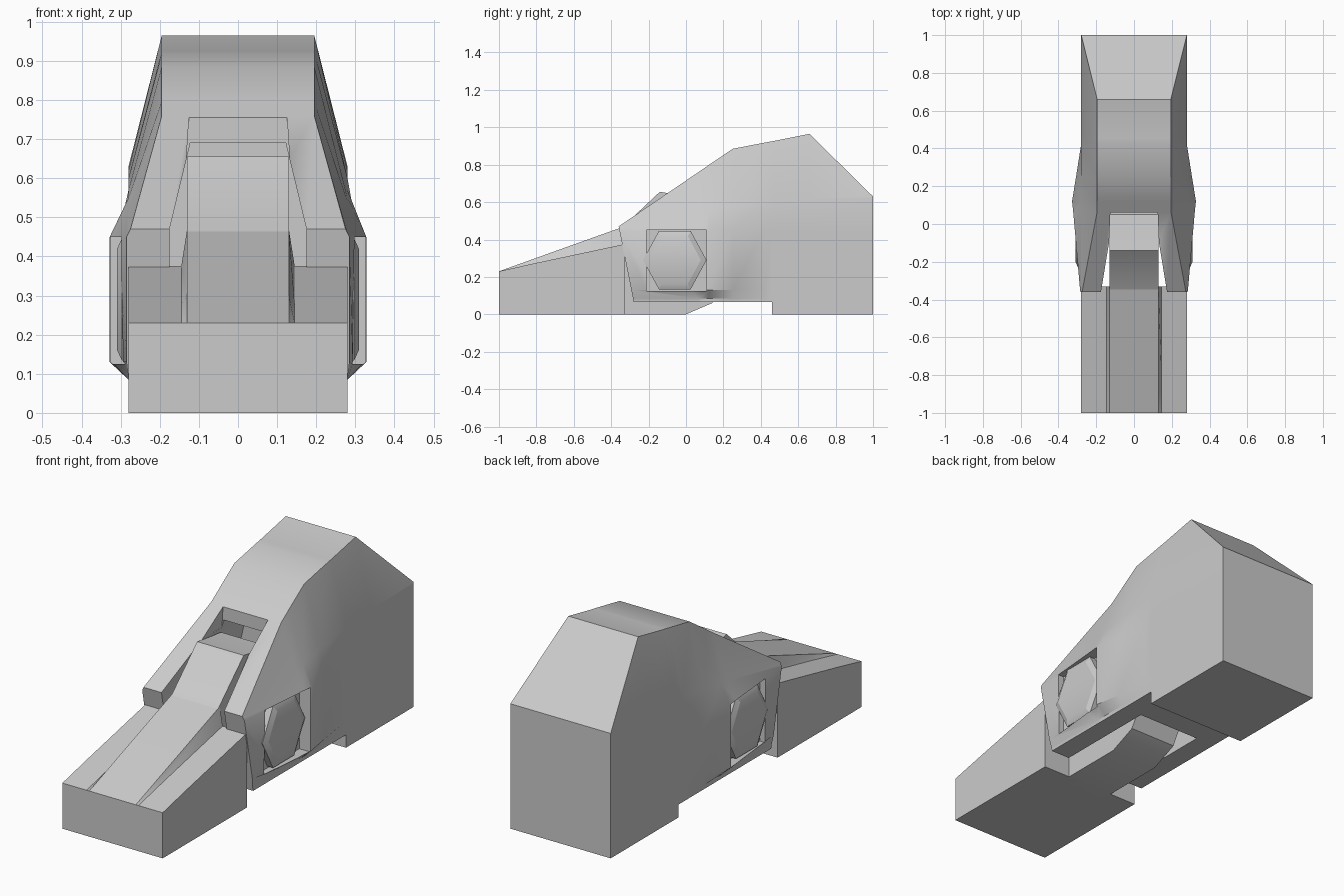
import bpy, bmesh, math
from mathutils import Vector

cube = bpy.data.objects.get("Cube")
if cube:
    bpy.data.objects.remove(cube, do_unlink=True)

grey = bpy.data.materials.new("plain_grey")
grey.use_nodes = True
grey.diffuse_color = (0.6, 0.6, 0.6, 1)
grey.node_tree.nodes["Principled BSDF"].inputs["Base Color"].default_value = (0.6, 0.6, 0.6, 1)


def loft(name, rings):
    """Skin closed rings of 3D points and cap both ends."""
    bm = bmesh.new()
    loops = [[bm.verts.new(p) for p in ring] for ring in rings]
    n = len(loops[0])
    for a, b in zip(loops, loops[1:]):
        for i in range(n):
            j = (i + 1) % n
            bm.faces.new((a[i], a[j], b[j], b[i]))
    bm.faces.new(loops[0])
    bm.faces.new(loops[-1])
    bmesh.ops.remove_doubles(bm, verts=bm.verts, dist=0.0001)
    bmesh.ops.recalc_face_normals(bm, faces=bm.faces)
    mesh = bpy.data.meshes.new(name)
    bm.to_mesh(mesh)
    bm.free()
    obj = bpy.data.objects.new(name, mesh)
    bpy.context.collection.objects.link(obj)
    mesh.materials.append(grey)
    return obj


def mirrored(half):
    """Full section from the +x half, listed bottom to top."""
    return half + [(-x, z) for x, z in reversed(half)]


def prism(name, half, y0, y1):
    return loft(name, [[(x, y, z) for x, z in mirrored(half)] for y in (y0, y1)])


def cut(target, cutter):
    cutter.hide_render = True
    mod = target.modifiers.new("cut", 'BOOLEAN')
    mod.object = cutter
    mod.operation = 'DIFFERENCE'
    mod.solver = 'EXACT'
    bpy.context.view_layer.objects.active = target
    bpy.ops.object.modifier_apply(modifier=mod.name)
    bpy.data.objects.remove(cutter, do_unlink=True)


def smooth(obj, degrees=35):
    bpy.ops.object.select_all(action='DESELECT')
    obj.select_set(True)
    bpy.context.view_layer.objects.active = obj
    bpy.ops.object.shade_smooth_by_angle(angle=math.radians(degrees))


# Heel housing: y, bottom z, bulge x, shoulder (x, z), top (x, z)
stations = [
    (-0.36, 0.065, 0.285, 0.28, 0.46, 0.275, 0.47),
    (0.066, 0.065, 0.322, 0.28, 0.54, 0.195, 0.76),
    (0.12, 0.065, 0.328, 0.28, 0.55, 0.195, 0.797),
    (0.25, 0.065, 0.307, 0.28, 0.57, 0.195, 0.885),
    (0.42, 0.065, 0.28, 0.28, 0.60, 0.195, 0.918),
    (0.46, 0.065, 0.28, 0.28, 0.60, 0.195, 0.925),
    (0.461, 0.0, 0.28, 0.28, 0.60, 0.195, 0.925),
    (0.66, 0.0, 0.28, 0.28, 0.62, 0.195, 0.965),
    (1.0, 0.0, 0.28, 0.28, 0.62, 0.28, 0.63),
]
rings = []
for y, zb, xm, xs, zs, xt, zt in stations:
    half = [(0.28, zb), (0.28, 0.085), (xm, 0.13), (xm, 0.45), (xs, zs), (xt, zt)]
    # The front end leans back towards the ground
    lean = 0.2 if y < -0.3 else 0
    rings.append([(x, y + lean * (0.47 - z), z) for x, z in mirrored(half)])
housing = loft("heel_housing", rings)

# Slot between the arms, with a roof behind and an open notch above
cut(housing, prism("slot_cutter", [(0.175, -0.1), (0.175, 0.47), (0.122, 0.69)], -0.6, 0.26))
cut(housing, prism("notch_cutter", [(0.132, 0.65), (0.11, 1.0)], -0.6, 0.06))

# Square pocket on each side for the pivot bolts
for side in (1, -1):
    corners = [(-0.21, 0.125), (0.11, 0.125), (0.11, 0.45), (-0.21, 0.45)]
    cut(housing, loft("pocket_cutter", [[(side * x, y, z) for y, z in corners] for x in (0.265, 0.5)]))
smooth(housing)

# Hexagonal pivot bolts with a chamfered face
for side, label in ((1, "left"), (-1, "right")):
    bolt_rings = []
    for x, scale in ((0.255, 1), (0.297, 1), (0.31, 0.82)):
        bolt_rings.append([(side * x,
                            -0.06 + 0.17 * scale * math.cos(k * math.pi / 3),
                            0.29 + 0.18 * scale * math.sin(k * math.pi / 3)) for k in range(6)])
    smooth(loft(label + "_pivot_bolt", bolt_rings), 25)

# Toe block with a raised middle ridge: y, side height, ridge height
toe_rings = []
for y, zs, zr in ((-1.0, 0.23, 0.23), (-0.8, 0.275, 0.302), (-0.33, 0.375, 0.47)):
    half = [(0.28, 0.0), (0.28, zs), (0.145, zs), (0.13, zr)]
    toe_rings.append([(x, y, z) for x, z in mirrored(half)])
smooth(loft("toe_block", toe_rings))

# Tongue that runs back from the toe between the arms
profile = [(-0.4, 0.0), (0.0, 0.0), (0.14, 0.06), (0.22, 0.2), (0.19, 0.42), (0.05, 0.63),
           (-0.08, 0.645), (-0.14, 0.655), (-0.34, 0.467), (-0.4, 0.44)]
smooth(loft("toe_tongue", [[(x, y, z) for y, z in profile] for x in (-0.13, 0.13)]))
